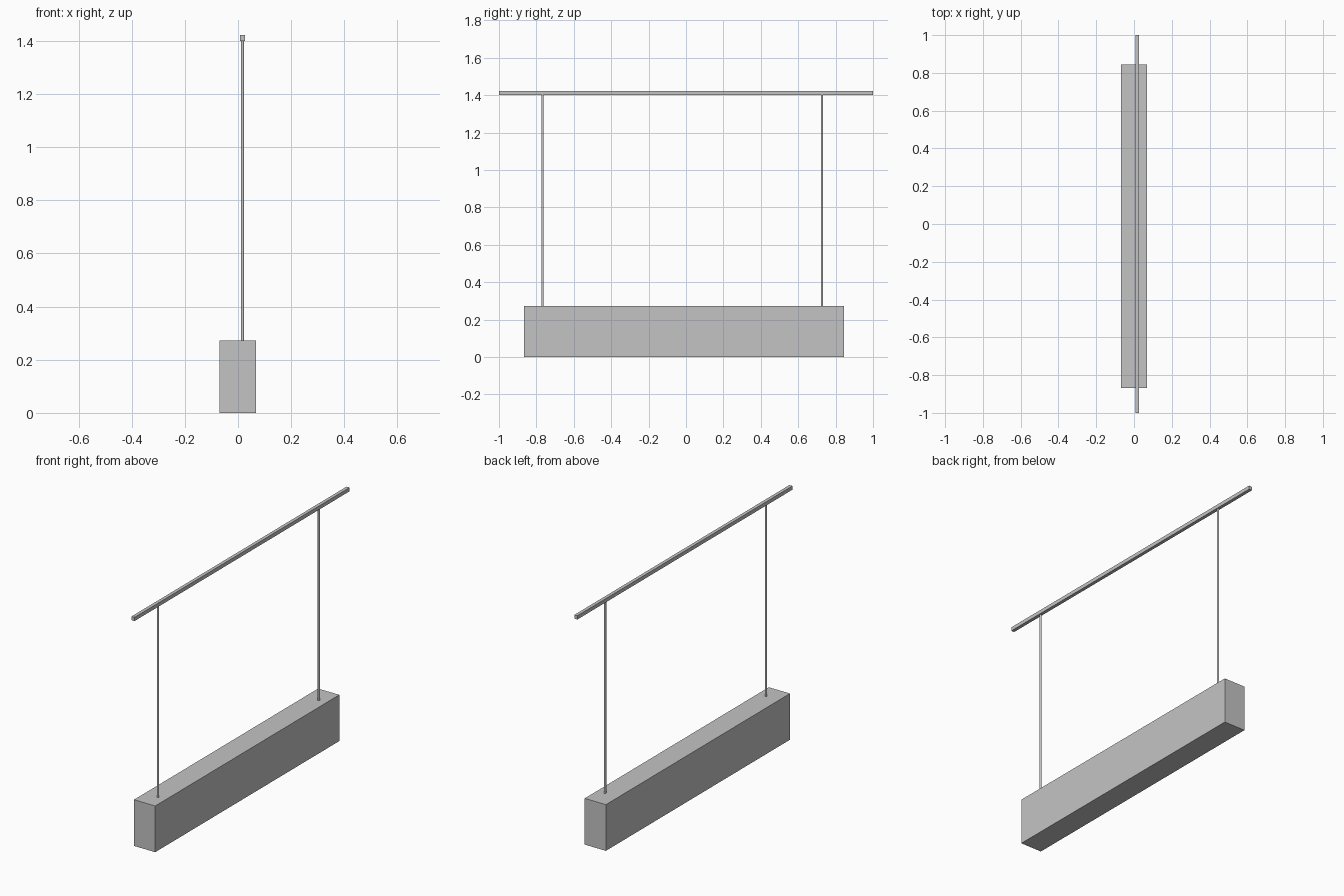
import bpy

old = bpy.data.objects.get("Cube")
if old:
    bpy.data.objects.remove(old, do_unlink=True)

# Single light grey finish
grey = bpy.data.materials.new("light_grey")
grey.use_nodes = True
colour = (0.55, 0.55, 0.55, 1)
grey.diffuse_color = colour
grey.node_tree.nodes["Principled BSDF"].inputs["Base Color"].default_value = colour


def finish(name):
    obj = bpy.context.object
    obj.name = name
    obj.data.materials.append(grey)
    return obj


def box(name, low, high):
    centre = [(a + b) / 2 for a, b in zip(low, high)]
    bpy.ops.mesh.primitive_cube_add(size=1, location=centre)
    obj = finish(name)
    obj.scale = [b - a for a, b in zip(low, high)]
    bpy.ops.object.transform_apply(location=False, rotation=False, scale=True)


def rod(name, x, y, bottom, top):
    bpy.ops.mesh.primitive_cylinder_add(
        vertices=16, radius=0.006, depth=top - bottom,
        location=(x, y, (bottom + top) / 2))
    finish(name)
    bpy.ops.object.shade_smooth_by_angle()


body_top, rail_bottom, rail_x = 0.272, 1.4, 0.017

# Long hanging body
box("lamp_body", (-0.07, -0.867, 0), (0.068, 0.845, body_top))

# Slim ceiling rail
box("ceiling_rail", (rail_x - 0.01, -1, rail_bottom), (rail_x + 0.01, 1, 1.422))

# Suspension rods
for name, y in (("front_rod", -0.767), ("back_rod", 0.727)):
    rod(name, rail_x, y, body_top, rail_bottom)
